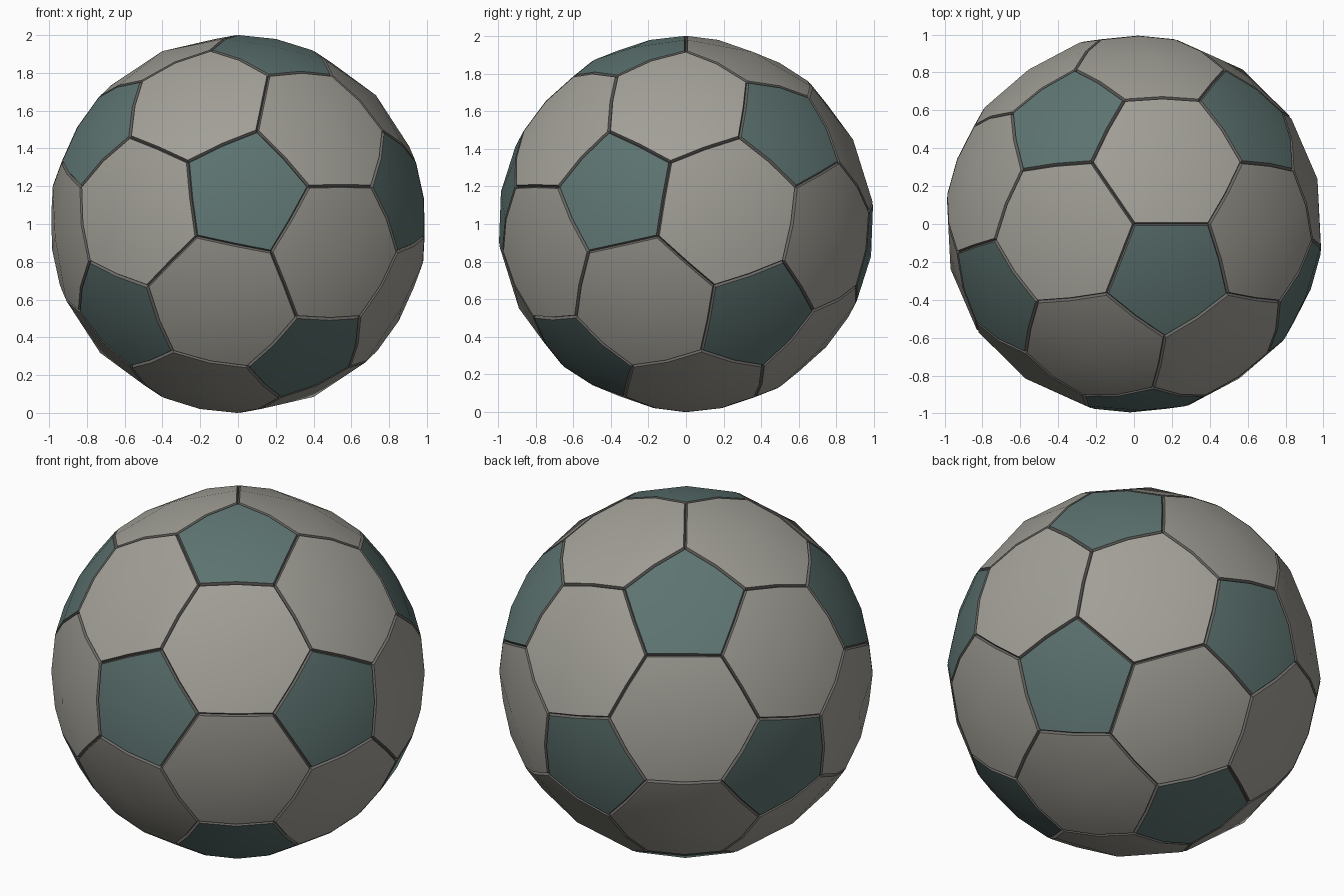
import bpy, bmesh, math
from mathutils import Matrix, Vector

if "Cube" in bpy.data.objects:
    bpy.data.objects.remove(bpy.data.objects["Cube"])

SEAM = 0.009    # half width of the seam
DEPTH = 0.015   # depth of the seam

# Icosahedron that is truncated into pentagon and hexagon panels
ico = bmesh.new()
bmesh.ops.create_icosphere(ico, subdivisions=1, radius=1)


def cut(a, b):
    return (a.co * 2 + b.co).normalized()


def ring(points):
    """Centre direction and points sorted counter-clockwise around it."""
    c = sum(points, Vector()).normalized()
    u = (points[0] - c * points[0].dot(c)).normalized()
    v = c.cross(u)
    return c, sorted(points, key=lambda p: math.atan2(p.dot(v), p.dot(u)))


# Turn the ball so a corner is at the top and a pentagon edge runs along +x
face = next(iter(ico.faces))
a, b, c = face.verts
p, q = cut(a, b), cut(a, c)
if p.cross(q - p).dot(a.co) > 0:
    p, q = q, p
xa = (q - p * q.dot(p)).normalized()
turn = Matrix((xa, p.cross(xa), p))

pents = [ring([turn @ cut(v, e.other_vert(v)) for e in v.link_edges])
         for v in ico.verts]
hexes = [ring([turn @ cut(s, t) for s in f.verts for t in f.verts if s != t])
         for f in ico.faces]
ico.free()


def material(name, colour):
    mat = bpy.data.materials.new(name)
    mat.diffuse_color = colour
    mat.use_nodes = True
    mat.node_tree.nodes["Principled BSDF"].inputs["Base Color"].default_value = mat.diffuse_color
    return mat


seam_mat = material("seam_colour", (0.15, 0.145, 0.135, 1))


def build(name, panels, colour):
    bm = bmesh.new()
    for c, pts in panels:
        n = len(pts)
        mids = [(pts[i] + pts[(i + 1) % n]) / 2 for i in range(n)]
        centre = sum(pts, Vector()) / n
        t = SEAM / (mids[0] - centre).length
        loop = [w for pair in zip(pts, mids) for w in pair]
        outer = [bm.verts.new(w.normalized() * (1 - DEPTH)) for w in loop]
        inner = [bm.verts.new(w.lerp(centre, t).normalized()) for w in loop]
        mid = bm.verts.new(c)
        m = 2 * n
        for i in range(m):   # sloping seam wall
            j = (i + 1) % m
            wall = bm.faces.new((outer[i], outer[j], inner[j], inner[i]))
            wall.material_index = 1
        for i in range(0, m, 2):   # domed panel
            bm.faces.new((mid, inner[i - 1], inner[i], inner[i + 1]))
    me = bpy.data.meshes.new(name)
    bm.to_mesh(me)
    bm.free()
    ob = bpy.data.objects.new(name, me)
    ob.location.z = 1
    bpy.context.collection.objects.link(ob)
    me.materials.append(material(name + "_colour", colour))
    me.materials.append(seam_mat)
    bpy.ops.object.select_all(action='DESELECT')
    ob.select_set(True)
    bpy.context.view_layer.objects.active = ob
    bpy.ops.object.shade_smooth_by_angle(angle=math.radians(30))


build("hexagon_panels", hexes, (0.36, 0.35, 0.31, 1))
build("pentagon_panels", pents, (0.11, 0.175, 0.165, 1))
